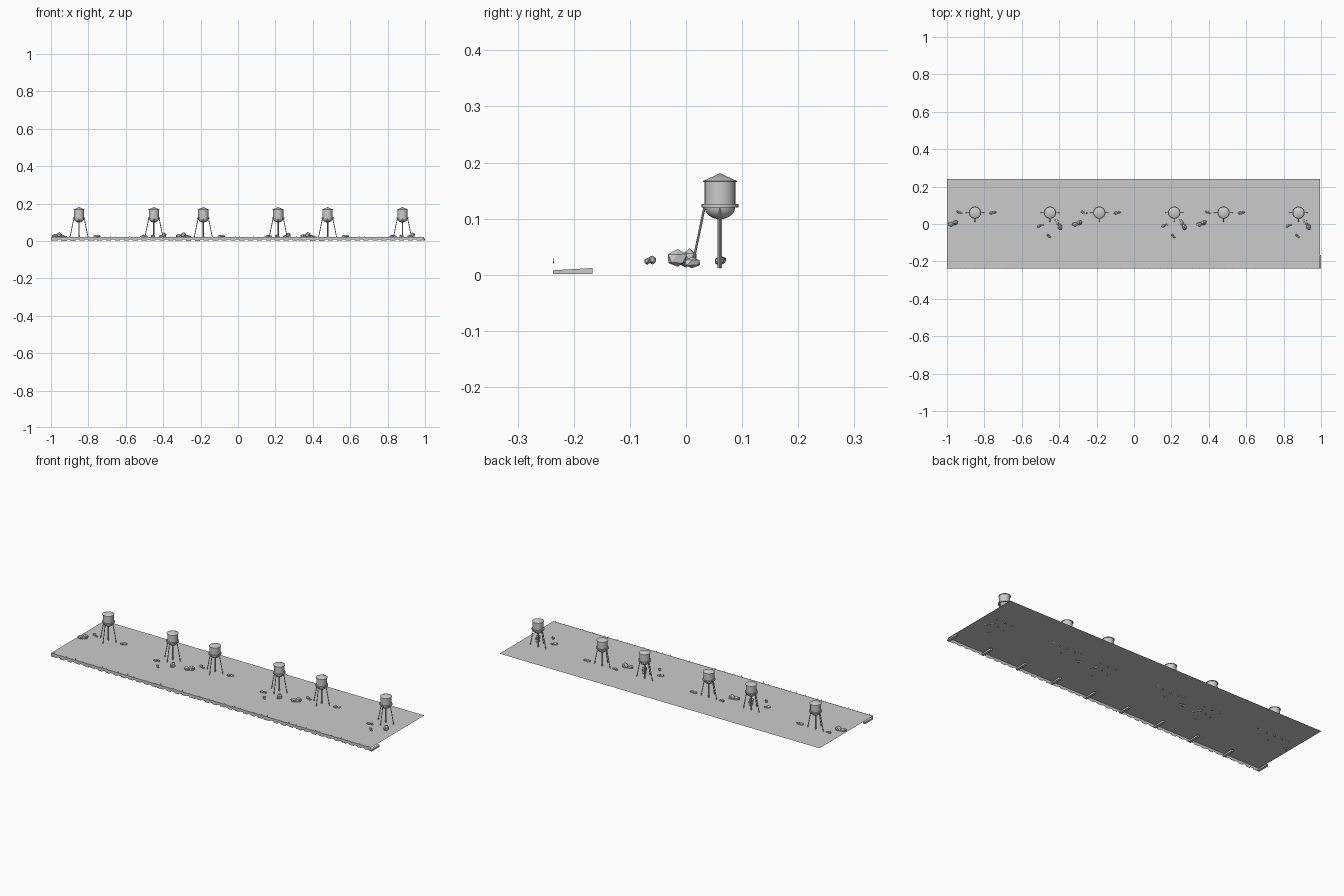
import bpy, bmesh, math, random
from mathutils import Vector, Matrix

if "Cube" in bpy.data.objects:
    bpy.data.objects.remove(bpy.data.objects["Cube"])

PITCH = 0.6645          # three identical stretches of scenery
FRONT, BACK, GROUND = -0.237, 0.24, 0.02


def finish(name, bm, smooth=False):
    bmesh.ops.recalc_face_normals(bm, faces=bm.faces)
    me = bpy.data.meshes.new(name)
    bm.to_mesh(me)
    bm.free()
    ob = bpy.data.objects.new(name, me)
    bpy.context.collection.objects.link(ob)
    if smooth:
        bpy.ops.object.select_all(action='DESELECT')
        ob.select_set(True)
        bpy.context.view_layer.objects.active = ob
        bpy.ops.object.shade_smooth_by_angle(angle=math.radians(35))
    return ob


def quad(bm, pts):
    bm.faces.new([bm.verts.new(p) for p in pts])


def rod(bm, a, b, r, sides=8):
    a, b = Vector(a), Vector(b)
    d = b - a
    m = Matrix.Translation((a + b) / 2) @ d.to_track_quat('Z', 'Y').to_matrix().to_4x4()
    bmesh.ops.create_cone(bm, cap_ends=True, segments=sides, radius1=r, radius2=r,
                          depth=d.length, matrix=m)


def lathe(bm, profile, cx, cy, sides=24):
    verts = [bm.verts.new((cx + r, cy, z)) for r, z in profile]
    edges = [bm.edges.new(p) for p in zip(verts, verts[1:])]
    bmesh.ops.spin(bm, geom=verts + edges, cent=(cx, cy, 0), axis=(0, 0, 1),
                   angle=2 * math.pi, steps=sides, use_merge=True)
    bmesh.ops.remove_doubles(bm, verts=bm.verts, dist=1e-5)


def water_tower(cx, cy=0.0605):
    # tank: domed bottom, walkway rim, drum and conical roof
    bowl = [(0.027 * math.sin(t), 0.12 - 0.021 * math.cos(t))
            for t in [i * math.pi / 12 for i in range(7)]]
    bm = bmesh.new()
    lathe(bm, bowl + [(0.033, 0.12), (0.033, 0.126), (0.0275, 0.126), (0.0275, 0.165),
                      (0.0305, 0.165), (0.0305, 0.167), (0, 0.181)], cx, cy)
    finish("tower_tank", bm, True)
    # centre pipe and three splayed legs
    bm = bmesh.new()
    rod(bm, (cx, cy, 0.012), (cx, cy, 0.105), 0.004, 10)
    for dx, dy in ((1, 0), (-1, 0), (0, -1)):
        rod(bm, (cx + dx * 0.05, cy + dy * 0.05, 0.012),
            (cx + dx * 0.027, cy + dy * 0.027, 0.123), 0.0021)
    finish("tower_legs", bm, True)


def stone(bm, rng, x, y, z, sx, sy, sz, rot):
    cloud = bmesh.ops.create_icosphere(bm, subdivisions=1, radius=1)["verts"]
    for v in cloud:
        v.co *= rng.uniform(0.85, 1.12)
    m = (Matrix.Translation((x, y, z)) @ Matrix.Rotation(math.radians(rot), 4, 'Z')
         @ Matrix.Diagonal((sx, sy, sz, 1)))
    bmesh.ops.transform(bm, matrix=m, verts=cloud)


# stones per stretch: x from its left end, y, z, half sizes, turn
STONES = [
    (0.021, -0.001, 0.025, 0.020, 0.013, 0.013, 10),
    (0.044, 0.006, 0.030, 0.018, 0.013, 0.016, 30),
    (0.062, 0.063, 0.026, 0.013, 0.008, 0.008, -25),
    (0.078, 0.059, 0.023, 0.009, 0.007, 0.006, 0),
    (0.238, 0.059, 0.024, 0.013, 0.009, 0.009, 15),
    (0.256, 0.062, 0.026, 0.011, 0.007, 0.008, 20),
    (0.493, -0.011, 0.025, 0.012, 0.008, 0.008, 20),
    (0.509, -0.004, 0.024, 0.009, 0.006, 0.007, 0),
    (0.541, -0.060, 0.026, 0.010, 0.007, 0.009, -35),
    (0.549, -0.069, 0.024, 0.009, 0.006, 0.006, -30),
    (0.588, 0.011, 0.022, 0.019, 0.012, 0.011, -60),
    (0.604, -0.015, 0.029, 0.019, 0.013, 0.016, -70),
]

# ground sheet
bm = bmesh.new()
quad(bm, [(-1, FRONT, GROUND), (0.9935, FRONT, GROUND),
          (0.9935, BACK, GROUND), (-1, BACK, GROUND)])
finish("ground", bm)

# front fascia with hanging boards and small upright blades
fascia, boards, blades = bmesh.new(), bmesh.new(), bmesh.new()
quad(fascia, [(-1, FRONT, 0.007), (0.9935, FRONT, 0.007),
              (0.9935, FRONT, GROUND + 0.001), (-1, FRONT, GROUND + 0.001)])
for k in range(3):
    x0 = -1 + k * PITCH
    rng = random.Random(4)
    water_tower(x0 + 0.150)
    water_tower(x0 + 0.5505)
    bm = bmesh.new()
    for s in STONES:
        stone(bm, rng, x0 + s[0], *s[1:])
    finish("stones", bm)
    for i in range(14):
        x = x0 + (i + 0.2) * PITCH / 14
        drop = rng.uniform(0, 0.003)
        quad(boards, [(x, FRONT, drop), (x + 0.028, FRONT, drop),
                      (x + 0.028, FRONT, 0.008), (x, FRONT, 0.008)])
    for i in range(12):
        x = x0 + (i + rng.uniform(0.2, 0.8)) * PITCH / 12
        h = rng.uniform(0.027, 0.033)
        quad(blades, [(x - 0.002, FRONT, GROUND), (x + 0.002, FRONT + 0.002, GROUND),
                      (x, FRONT, h)])
finish("front_fascia", fascia)
finish("hanging_boards", boards)
finish("edge_blades", blades)

# tapered support beams under the front edge
bm = bmesh.new()
for i in range(10):
    x = -0.9935 + i * 1.987 / 9
    sides = [[bm.verts.new((x + d, y, z)) for y, z in
              ((FRONT, 0.001), (-0.167, 0.001), (-0.167, 0.012), (FRONT, 0.008))]
             for d in (-0.0065, 0.0065)]
    for f in sides:
        bm.faces.new(f)
    a, b = sides
    for j in range(4):
        n = (j + 1) % 4
        bm.faces.new((a[j], a[n], b[n], b[j]))
finish("support_beams", bm)
